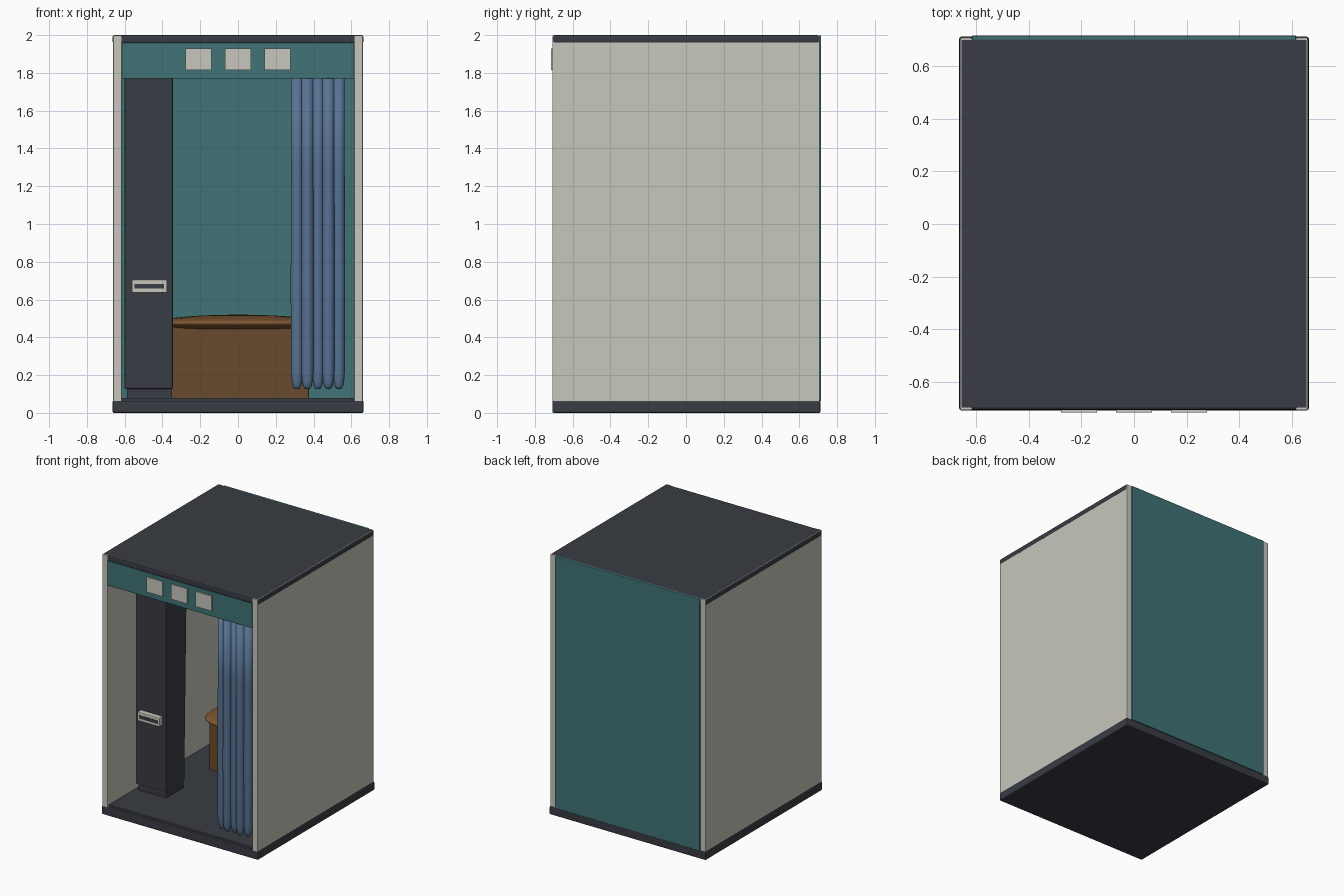
import bpy, bmesh, math

old = bpy.data.objects.get("Cube")
if old:
    bpy.data.objects.remove(old, do_unlink=True)


def material(name, rgb):
    m = bpy.data.materials.new(name)
    m.use_nodes = True
    m.diffuse_color = (*rgb, 1)
    m.node_tree.nodes["Principled BSDF"].inputs["Base Color"].default_value = (*rgb, 1)
    return m


CREAM = material("cream panel", (0.58, 0.57, 0.51))
DARK = material("charcoal", (0.04, 0.045, 0.056))
TEAL = material("teal panel", (0.05, 0.175, 0.182))
BLUE = material("blue fabric", (0.095, 0.17, 0.29))
WOOD = material("brown wood", (0.14, 0.07, 0.026))
SEAT = material("tan leather", (0.2, 0.09, 0.03))


def finish(bm, name, mat, smooth=False):
    bmesh.ops.recalc_face_normals(bm, faces=bm.faces)
    mesh = bpy.data.meshes.new(name)
    bm.to_mesh(mesh)
    bm.free()
    mesh.materials.append(mat)
    ob = bpy.data.objects.new(name, mesh)
    bpy.context.collection.objects.link(ob)
    if smooth:
        for p in mesh.polygons:
            p.use_smooth = True
    return ob


def box(name, mat, xs, ys, zs, bevel=0.0, top_back=0.0):
    """Box from ranges; top_back pushes the upper rear edge backwards."""
    bm = bmesh.new()
    bmesh.ops.create_cube(bm, size=1)
    for v in bm.verts:
        rear_top = v.co.y > 0 and v.co.z > 0
        v.co = [r[0] if c < 0 else r[1] for c, r in zip(v.co, (xs, ys, zs))]
        if rear_top:
            v.co.y += top_back
    ob = finish(bm, name, mat)
    if bevel:
        mod = ob.modifiers.new("Bevel", "BEVEL")
        mod.width = bevel
        mod.segments = 2
    return ob


# Shell: base, floor, walls, back, roof and header
box("base", DARK, (-0.665, 0.665), (-0.708, 0.712), (0, 0.064), 0.008)
box("floor", DARK, (-0.616, 0.616), (-0.69, 0.69), (0.05, 0.08), 0.004)
for side, s in (("left", 1), ("right", -1)):
    xs = sorted((s * 0.615, s * 0.661))
    box(side + "_wall", CREAM, xs, (-0.708, 0.708), (0.06, 1.999), 0.004)
box("back_panel", TEAL, (-0.616, 0.616), (0.675, 0.716), (0.062, 1.998), 0.004)
box("roof", DARK, (-0.664, 0.664), (-0.706, 0.707), (1.957, 2.0), 0.01)
box("header", TEAL, (-0.616, 0.616), (-0.707, -0.66), (1.77, 1.96), 0.004)

# Sample frames on the header
for i in range(3):
    x = (i - 1) * 0.209
    box(f"header_plate_{i + 1}", CREAM, (x - 0.068, x + 0.068),
        (-0.716, -0.7065), (1.815, 1.93))

# Camera console with delivery slot
box("console_plinth", DARK, (-0.588, -0.349), (-0.373, -0.16), (0.07, 0.14), 0.004)
box("console", DARK, (-0.6, -0.345), (-0.382, -0.155), (0.126, 1.96), 0.008, 0.035)
box("slot_frame", CREAM, (-0.562, -0.375), (-0.42, -0.375), (0.635, 0.705), 0.006)
box("slot_opening", DARK, (-0.547, -0.392), (-0.423, -0.415), (0.658, 0.682))

# Bench with a domed cushion
box("bench", WOOD, (-0.376, 0.376), (0.185, 0.66), (0.075, 0.455), 0.005)
bm = bmesh.new()
bmesh.ops.create_uvsphere(bm, u_segments=48, v_segments=20, radius=1)
P = 5
for v in bm.verts:
    x, y, z = v.co
    norm = (abs(x) ** P + abs(y) ** P) ** (1 / P)
    k = math.hypot(x, y) / norm if norm > 1e-6 else 1
    v.co = (x * k * 0.43, 0.39 + y * k * 0.285, 0.475 + z * 0.045)
finish(bm, "cushion", SEAT, True)

# Curtain: a row of overlapping pleats, gathered at the hem
profile = [(0.012, 0.126), (0.022, 0.14), (0.028, 0.17), (0.032, 0.22),
           (0.033, 0.7), (0.031, 1.3), (0.031, 1.8)]
SIDES = 20
bm = bmesh.new()
for i in range(5):
    cx, cy = 0.312 + i * 0.0555, -0.645 + 0.008 * (-1) ** i
    rings = []
    for r, z in profile:
        ring = []
        for k in range(SIDES):
            a = math.tau * k / SIDES
            ring.append(bm.verts.new((cx + r * math.cos(a), cy + r * math.sin(a), z)))
        rings.append(ring)
    for low, high in zip(rings, rings[1:]):
        for k in range(SIDES):
            n = (k + 1) % SIDES
            bm.faces.new((low[k], low[n], high[n], high[k]))
    bm.faces.new(rings[0][::-1])
    bm.faces.new(rings[-1])
finish(bm, "curtain", BLUE, True)
